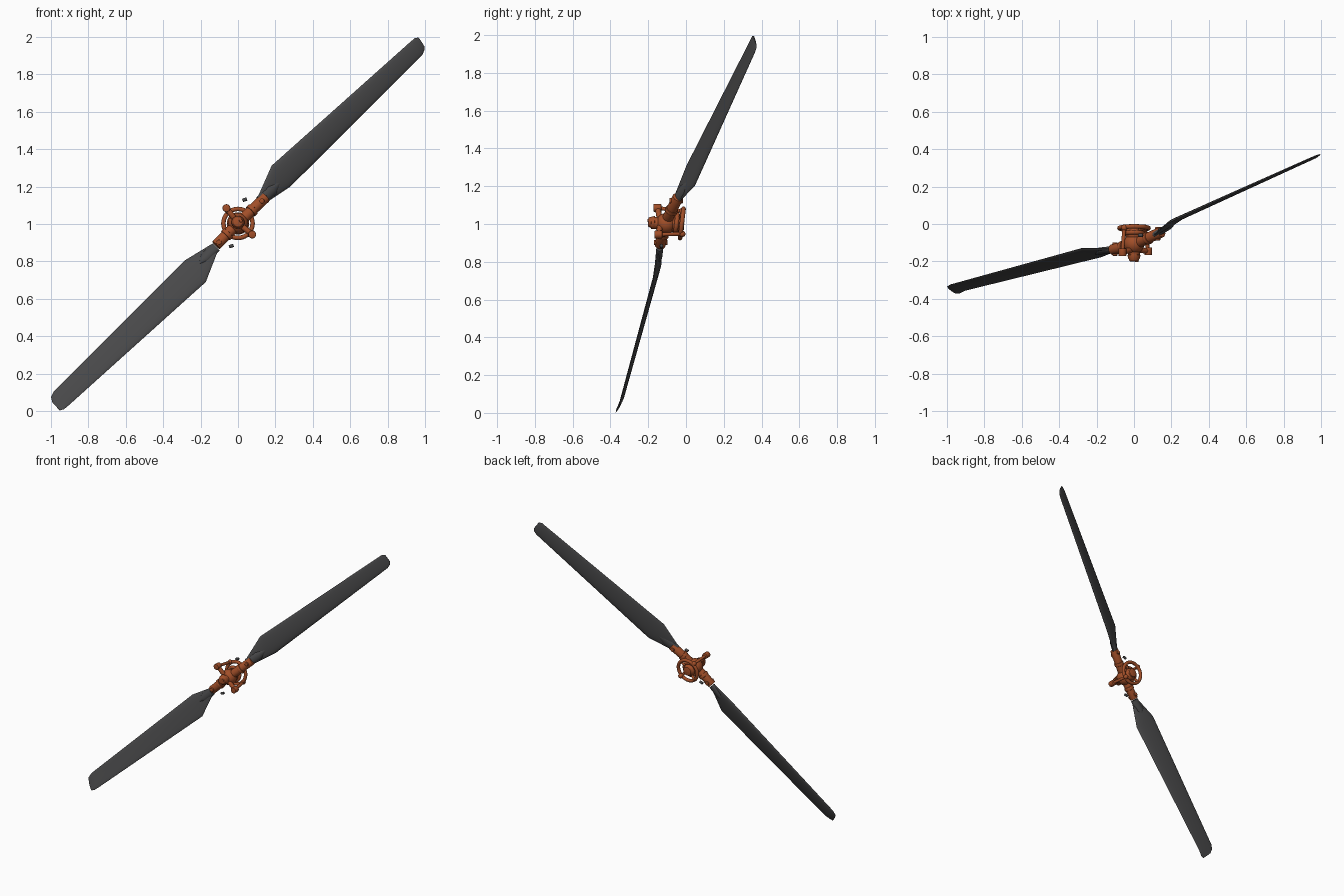
import bpy, bmesh, math
from mathutils import Vector, Matrix

if "Cube" in bpy.data.objects:
    bpy.data.objects.remove(bpy.data.objects["Cube"])


def material(name, rgb):
    m = bpy.data.materials.new(name)
    m.diffuse_color = (*rgb, 1)
    m.use_nodes = True
    m.node_tree.nodes["Principled BSDF"].inputs["Base Color"].default_value = m.diffuse_color
    return m


GREY = material("dark_grey", (0.065, 0.065, 0.067))
RUST = material("rust_orange", (0.36, 0.078, 0.022))


def finish(name, bm, mat, angle=35):
    bmesh.ops.recalc_face_normals(bm, faces=bm.faces)
    me = bpy.data.meshes.new(name)
    bm.to_mesh(me)
    bm.free()
    me.materials.append(mat)
    for p in me.polygons:
        p.use_smooth = True
    me.set_sharp_from_angle(angle=math.radians(angle))
    ob = bpy.data.objects.new(name, me)
    bpy.context.collection.objects.link(ob)
    return ob


def loft(name, stations, mat, n=20):
    """Skin lens sections; each station is (edge A, edge B, thickness)."""
    bm = bmesh.new()
    span = ((Vector(stations[-1][0]) + Vector(stations[-1][1]))
            - (Vector(stations[0][0]) + Vector(stations[0][1])))
    rings = []
    for a, b, th in stations:
        a, b = Vector(a), Vector(b)
        nrm = (b - a).cross(span).normalized()
        ring = []
        for i in range(n):
            t = 2 * math.pi * i / n
            ring.append(bm.verts.new((a + b) / 2 + (b - a) / 2 * math.cos(t)
                                     + nrm * th / 2 * math.sin(t)))
        rings.append(ring)
    for r, s in zip(rings, rings[1:]):
        for i in range(n):
            j = (i + 1) % n
            bm.faces.new((r[i], r[j], s[j], s[i]))
    bm.faces.new(rings[0])
    bm.faces.new(rings[-1])
    return finish(name, bm, mat)


def rod(name, p, q, r, r2=None, mat=RUST, bevel=0.004):
    p, q = Vector(p), Vector(q)
    d = q - p
    bm = bmesh.new()
    rot = d.to_track_quat('Z', 'Y').to_matrix().to_4x4()
    bmesh.ops.create_cone(bm, cap_ends=True, segments=24, radius1=r,
                          radius2=r if r2 is None else r2, depth=d.length,
                          matrix=Matrix.Translation((p + q) / 2) @ rot)
    rim = [e for e in bm.edges if any(len(f.verts) > 4 for f in e.link_faces)]
    bmesh.ops.bevel(bm, geom=rim, offset=min(bevel, r * 0.3), segments=2,
                    affect='EDGES', profile=0.5)
    return finish(name, bm, mat)


def ball(name, p, r, mat=RUST):
    bm = bmesh.new()
    bmesh.ops.create_uvsphere(bm, u_segments=24, v_segments=14, radius=r,
                              matrix=Matrix.Translation(p))
    return finish(name, bm, mat)


def torus(name, c, axis, R, r, mat=RUST, n=40, k=12):
    bm = bmesh.new()
    M = Matrix.Translation(c) @ Vector(axis).to_track_quat('Z', 'Y').to_matrix().to_4x4()
    vs = []
    for i in range(n):
        a = 2 * math.pi * i / n
        row = []
        for j in range(k):
            b = 2 * math.pi * j / k
            w = R + r * math.cos(b)
            row.append(bm.verts.new(M @ Vector((w * math.cos(a), w * math.sin(a), r * math.sin(b)))))
        vs.append(row)
    for i in range(n):
        for j in range(k):
            bm.faces.new((vs[i][j], vs[(i + 1) % n][j],
                          vs[(i + 1) % n][(j + 1) % k], vs[i][(j + 1) % k]))
    return finish(name, bm, mat)


# Blades: root, shoulder, long taper, rounded tip
loft("upper_blade", [
    ((0.108, -0.058, 1.150), (0.148, -0.042, 1.112), 0.022),
    ((0.180, 0.005, 1.312), (0.280, 0.045, 1.200), 0.024),
    ((0.915, 0.338, 1.968), (0.985, 0.362, 1.903), 0.014),
    ((0.945, 0.350, 1.994), (0.997, 0.372, 1.930), 0.011),
    ((0.965, 0.358, 1.997), (0.996, 0.372, 1.950), 0.006)], GREY)
loft("lower_blade", [
    ((-0.142, -0.132, 0.892), (-0.108, -0.148, 0.855), 0.022),
    ((-0.285, -0.132, 0.805), (-0.172, -0.175, 0.690), 0.024),
    ((-0.985, -0.325, 0.105), (-0.900, -0.355, 0.035), 0.014),
    ((-1.000, -0.335, 0.075), (-0.930, -0.370, 0.010), 0.011),
    ((-0.992, -0.345, 0.045), (-0.952, -0.372, 0.003), 0.006)], GREY)

# Thick pointed cuffs where the blades meet the grips
loft("upper_cuff", [
    ((0.100, -0.060, 1.145), (0.142, -0.044, 1.105), 0.036),
    ((0.158, -0.026, 1.202), (0.202, -0.008, 1.158), 0.034),
    ((0.224, 0.020, 1.234), (0.230, 0.022, 1.228), 0.020)], GREY)
loft("lower_cuff", [
    ((-0.138, -0.130, 0.895), (-0.098, -0.146, 0.858), 0.036),
    ((-0.198, -0.136, 0.842), (-0.156, -0.152, 0.798), 0.034),
    ((-0.206, -0.152, 0.792), (-0.200, -0.155, 0.786), 0.024)], GREY)

# Hub: shaft, centre ball, front cap, rear ball
rod("hub_shaft", (0, -0.185, 1.005), (0, -0.01, 1.0), 0.032)
ball("hub_core", (0, -0.105, 1.003), 0.055)
rod("hub_cap", (0, -0.2, 1.01), (0, -0.165, 1.008), 0.024, 0.036)
rod("cap_bolt", (0.015, -0.204, 1.018), (0.015, -0.19, 1.018), 0.009)
ball("rear_ball", (0, -0.055, 1.0), 0.046)

# Blade grips with collars and cross bolts
for side, end in (("upper", Vector((0.148, -0.042, 1.143))),
                  ("lower", Vector((-0.118, -0.138, 0.886)))):
    root = Vector((0, -0.11, 1.003))
    rod(side + "_grip", root, end, 0.029)
    mid = root.lerp(end, 0.5)
    step = (end - root).normalized() * 0.012
    rod(side + "_grip_collar", mid - step, mid + step, 0.034)
    c = root.lerp(end, 0.86)
    rod(side + "_grip_bolt", c + Vector((0, -0.036, 0)), c + Vector((0, 0.036, 0)), 0.014)

# Control ring behind the hub, with spokes to the shaft
AXIS = (0, 1, -0.12)
torus("control_ring", (0, -0.022, 1.003), AXIS, 0.078, 0.012)
torus("inner_ring", (0, -0.05, 1.003), AXIS, 0.048, 0.012)
for i in range(2):
    s = 1 - 2 * i
    rod("ring_spoke", (0.03 * s, -0.03, 1.0 + 0.03 * s), (0.058 * s, -0.022, 1.0 + 0.055 * s), 0.009)

# Pitch horns: cross arms, end knobs and links back to the ring
for side, arm, back in (
        ("left", Vector((-0.062, -0.15, 1.085)), Vector((-0.052, -0.02, 1.068))),
        ("right", Vector((0.076, -0.145, 0.944)), Vector((0.058, -0.02, 0.948)))):
    rod(side + "_pitch_arm", (0, -0.135, 1.005), arm, 0.015)
    rod(side + "_pitch_knob", arm + Vector((0, -0.022, 0)), arm + Vector((0, 0.02, 0)), 0.021)
    rod(side + "_pitch_link", arm, back, 0.010)
    ball(side + "_link_end", back, 0.017)

# Small loose pins beside the hub
for x, y, z in ((0.036, -0.06, 1.13), (-0.036, -0.13, 0.882)):
    rod("pin", (x - 0.012, y, z - 0.004), (x + 0.012, y, z + 0.004), 0.009, mat=GREY)
